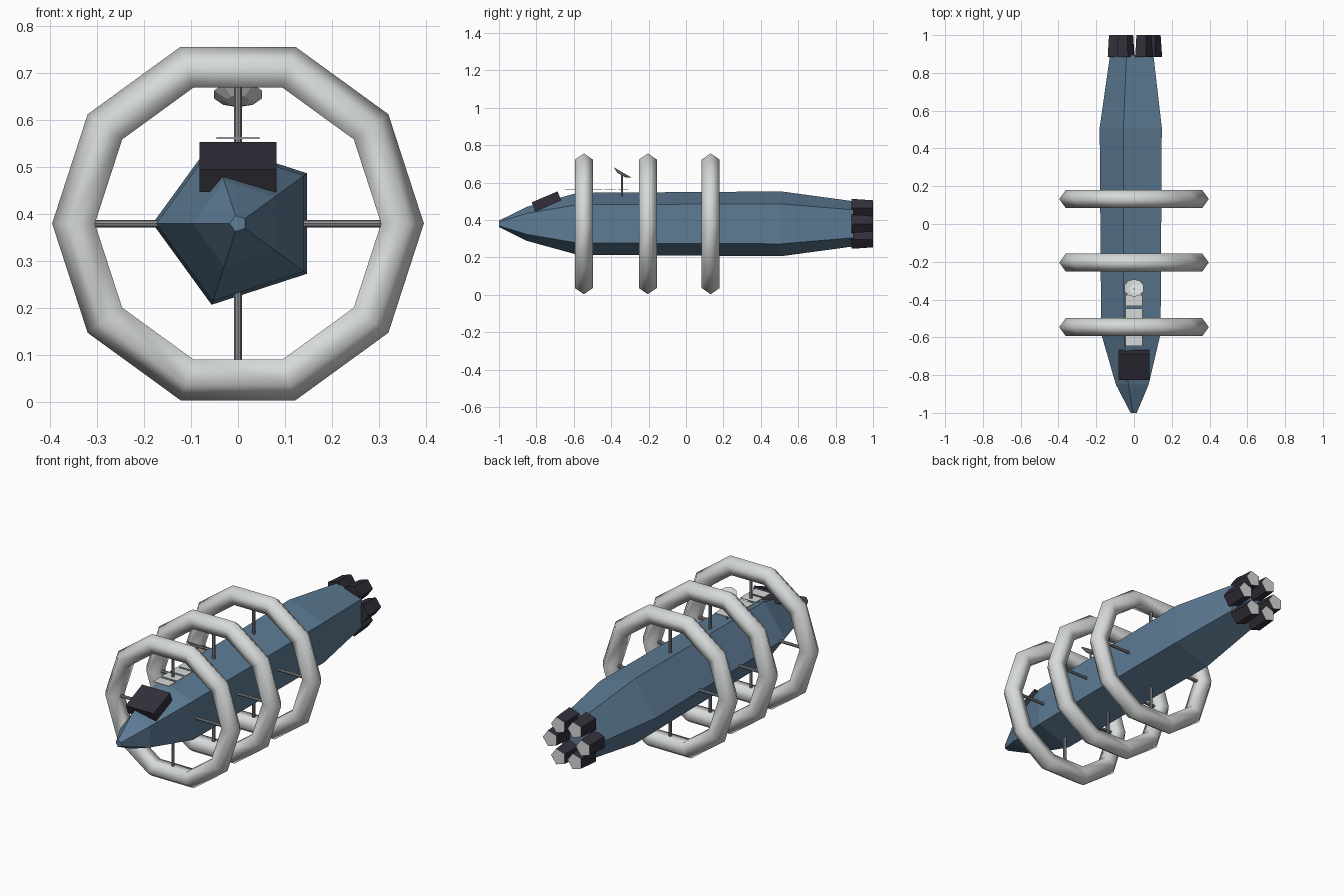
import bpy
import bmesh
from math import cos, sin, pi, radians
from mathutils import Matrix, Vector

cube = bpy.data.objects.get("Cube")
if cube:
    bpy.data.objects.remove(cube)

AXIS_Z = 0.38


def material(name, rgb):
    m = bpy.data.materials.new(name)
    m.use_nodes = True
    m.diffuse_color = (*rgb, 1)
    bsdf = next(n for n in m.node_tree.nodes if n.type == 'BSDF_PRINCIPLED')
    bsdf.inputs["Base Color"].default_value = (*rgb, 1)
    return m


BLUE = material("hull blue", (0.11, 0.20, 0.30))
LIGHT = material("light grey", (0.68, 0.70, 0.70))
GREY = material("strut grey", (0.28, 0.29, 0.31))
DARK = material("dark charcoal", (0.032, 0.028, 0.042))


def finish(name, bm, *mats):
    bmesh.ops.recalc_face_normals(bm, faces=bm.faces)
    me = bpy.data.meshes.new(name)
    bm.to_mesh(me)
    bm.free()
    for m in mats:
        me.materials.append(m)
    ob = bpy.data.objects.new(name, me)
    bpy.context.collection.objects.link(ob)
    return ob


def lathe_y(name, profile, sides, mat):
    """Closed faceted body along y; one corner points to -x."""
    bm = bmesh.new()
    rings = []
    for y, r in profile:
        angles = [pi + 2 * pi * k / sides for k in range(sides)]
        rings.append([bm.verts.new((r * cos(a), y, AXIS_Z + r * sin(a))) for a in angles])
    for a, b in zip(rings, rings[1:]):
        for k in range(sides):
            n = (k + 1) % sides
            bm.faces.new((a[k], a[n], b[n], b[k]))
    bm.faces.new(rings[0])
    bm.faces.new(rings[-1])
    return finish(name, bm, mat)


def rod(name, start, end, radius, mat, sides=8):
    start, end = Vector(start), Vector(end)
    d = end - start
    mx = Matrix.Translation((start + end) / 2) @ d.to_track_quat('Z', 'Y').to_matrix().to_4x4()
    bm = bmesh.new()
    bmesh.ops.create_cone(bm, cap_ends=True, segments=sides, radius1=radius,
                          radius2=radius, depth=d.length, matrix=mx)
    return finish(name, bm, mat)


def box(name, centre, size, mat, tilt=0):
    mx = Matrix.Translation(centre) @ Matrix.Rotation(tilt, 4, 'X') @ Matrix.Diagonal((*size, 1))
    bm = bmesh.new()
    bmesh.ops.create_cube(bm, size=1, matrix=mx)
    return finish(name, bm, mat)


def habitat_ring(name, y, major=0.3457, minor=0.0503, segs=10, sides=5):
    """Ten-segment ring with a five-sided tube, ridge facing outward."""
    bm = bmesh.new()
    loops = []
    for i in range(segs):
        a = 2 * pi * i / segs
        loop = []
        for j in range(sides):
            b = 2 * pi * j / sides
            r = major + minor * cos(b)
            loop.append(bm.verts.new((r * cos(a), y + minor * sin(b), AXIS_Z + r * sin(a))))
        loops.append(loop)
    for i in range(segs):
        p, q = loops[i], loops[(i + 1) % segs]
        for j in range(sides):
            n = (j + 1) % sides
            bm.faces.new((p[j], p[n], q[n], q[j]))
    for f in bm.faces:
        f.smooth = True
    return finish(name, bm, LIGHT)


# Five-sided hull
lathe_y("hull", [(-1, 0.018), (-0.85, 0.096), (-0.58, 0.174), (0.51, 0.182), (0.895, 0.127)], 5, BLUE)

# Rings with crossed spokes
for tag, y in (("front", -0.546), ("middle", -0.204), ("rear", 0.132)):
    habitat_ring(tag + "_ring", y)
    rod(tag + "_spoke_across", (-0.31, y, AXIS_Z), (0.31, y, AXIS_Z), 0.008, GREY)
    rod(tag + "_spoke_upright", (0, y, AXIS_Z - 0.3), (0, y, AXIS_Z + 0.3), 0.008, GREY)

# Six tapered engines with pale exhaust faces
for k in range(6):
    a = k * pi / 3
    centre = Vector((0.097 * cos(a), 0.942, AXIS_Z + 0.097 * sin(a)))
    bm = bmesh.new()
    bmesh.ops.create_cone(bm, cap_ends=True, segments=5, radius1=0.052, radius2=0.044, depth=0.116)
    lowest = max(bm.verts, key=lambda v: v.co.x + v.co.y * 0.001).co
    turn = Matrix.Rotation(-Vector((lowest.x, lowest.y)).angle_signed(Vector((1, 0))) * -1, 4, 'Z')
    # Bring one corner towards +x, then lay the cone along y
    corner = max((v.co for v in bm.verts), key=lambda c: c.x)
    turn = Matrix.Rotation(-Vector((1, 0, 0)).angle(Vector((corner.x, corner.y, 0)))
                           * (1 if corner.y >= 0 else -1), 4, 'Z')
    bm.transform(Matrix.Translation(centre) @ Matrix.Rotation(radians(-90), 4, 'X') @ turn)
    bm.normal_update()
    for f in bm.faces:
        f.material_index = int(f.normal.y > 0.9)
    finish("engine_%d" % (k + 1), bm, DARK, LIGHT)

# Tilted bridge block on the nose
box("bridge", (0, -0.746, 0.5), (0.164, 0.15, 0.052), DARK, radians(23))

# Row of thin panels above the hull
for k in range(5):
    box("panel_%d" % (k + 1), (0, -0.618 + 0.0707 * k, 0.562), (0.092, 0.058, 0.004), LIGHT)

# Dish antenna on its stalk
rod("dish_stalk", (0, -0.343, 0.53), (0, -0.343, 0.648), 0.005, GREY)
bm = bmesh.new()
bmesh.ops.create_cone(bm, cap_ends=True, segments=10, radius1=0.024, radius2=0.054, depth=0.016)
rim = max(bm.faces, key=lambda f: f.calc_center_median().z)
bmesh.ops.inset_region(bm, faces=[rim], thickness=0.028, depth=-0.011)
bm.transform(Matrix.Translation((0, -0.343, 0.648)) @ Matrix.Rotation(radians(-30), 4, 'X'))
finish("dish", bm, LIGHT)
